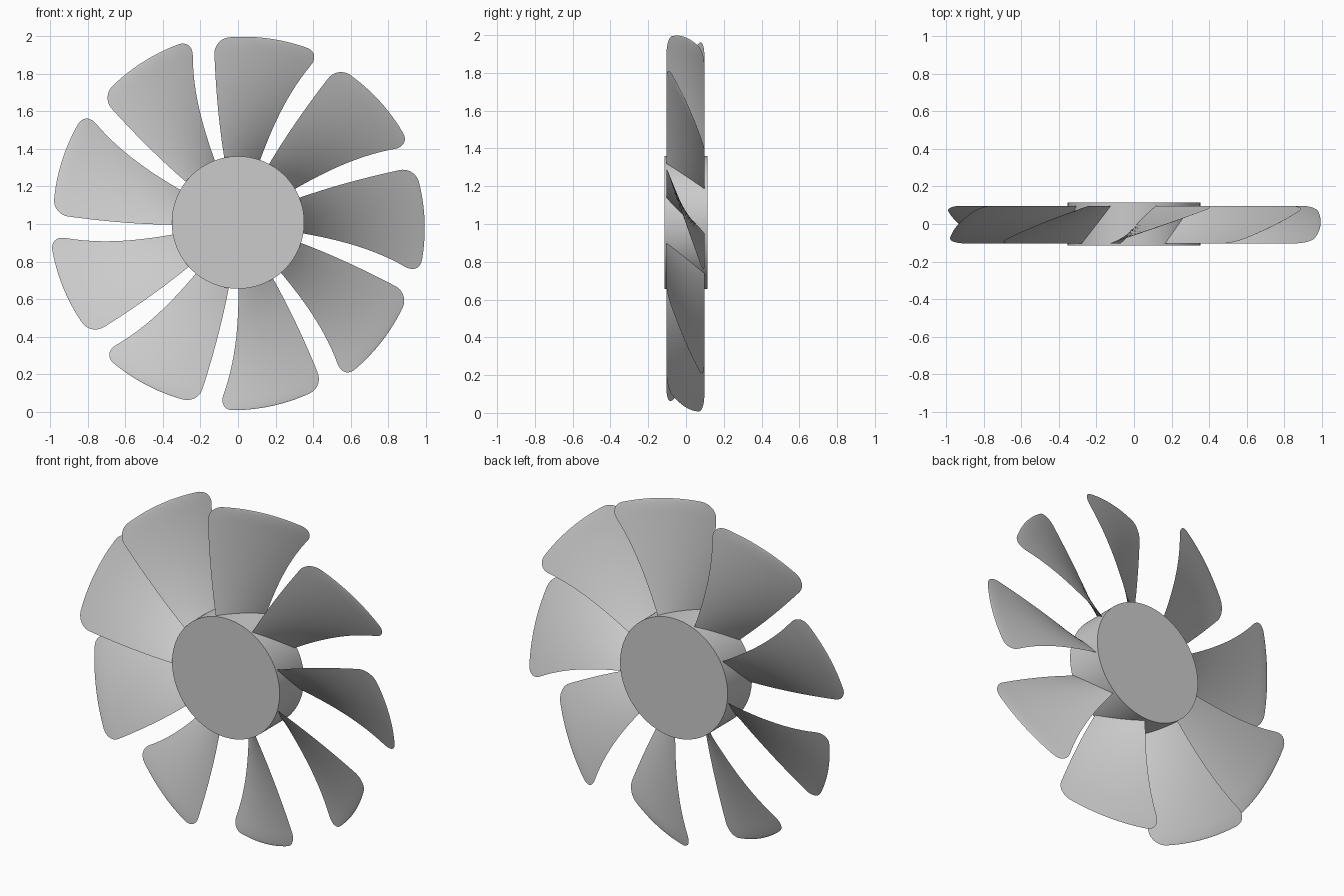
import bpy, bmesh
from math import sin, cos, pi, radians
from mathutils import Matrix

if "Cube" in bpy.data.objects:
    bpy.data.objects.remove(bpy.data.objects["Cube"])

CZ = 1.008          # axle height
BLADES = 9
NU = 20             # chord divisions
THICK = 0.011       # half thickness of blade


def smooth(ob):
    bpy.ops.object.select_all(action='DESELECT')
    ob.select_set(True)
    bpy.context.view_layer.objects.active = ob
    bpy.ops.object.shade_smooth_by_angle(angle=radians(35))


def quad_fit(r, a, b, c):
    # smooth value through root, middle and tip radii
    t = (r - 0.35) / 0.63
    return a * (1 - t) * (1 - 2 * t) + b * 4 * t * (1 - t) + c * t * (2 * t - 1)


# Hub
bm = bmesh.new()
bmesh.ops.create_cone(bm, cap_ends=True, segments=128, radius1=0.353, radius2=0.353, depth=0.228,
                      matrix=Matrix.Translation((0, 0, CZ)) @ Matrix.Rotation(pi / 2, 4, 'X'))
me = bpy.data.meshes.new("hub")
bm.to_mesh(me)
bm.free()
hub = bpy.data.objects.new("hub", me)
bpy.context.collection.objects.link(hub)
smooth(hub)

# Blade rows: (radius fraction from tip, width factor, thickness factor)
rows = [(0.33 + 0.575 * i / 14, 1.0, 1 - 0.4 * i / 14) for i in range(15)]
for i in range(1, 10):
    p = pi / 2 * i / 9
    rows.append((0.905 + 0.08 * sin(p), 1 - 0.28 * (1 - cos(p)), 0.6 * cos(p)))

# Blade: helical sheet with a thin lens section and rounded tip corners
bm = bmesh.new()
for side in (-1, 1):
    grid = []
    for r, w, th in rows:
        line = []
        for j in range(NU + 1):
            s = -cos(pi * j / NU)
            u = s * w
            rr = r + 0.018 * (u + 1) / 2 * max(0, (r - 0.33) / 0.655)
            a0 = quad_fit(r, -12, -9.6, -7.5)
            a1 = quad_fit(r, 19.5, 21.5, 26.2)
            a = radians(a0 + (a1 - a0) * (u + 1) / 2)
            y = -0.003 + 0.1 * u + side * THICK * th * (1 - s * s)
            line.append(bm.verts.new((rr * sin(a), y, rr * cos(a))))
        grid.append(line)
    for g, h in zip(grid, grid[1:]):
        for j in range(NU):
            bm.faces.new((g[j], g[j + 1], h[j + 1], h[j]))
bmesh.ops.remove_doubles(bm, verts=bm.verts, dist=1e-5)
bmesh.ops.holes_fill(bm, edges=[e for e in bm.edges if e.is_boundary], sides=0)
bmesh.ops.recalc_face_normals(bm, faces=bm.faces)
blade_mesh = bpy.data.meshes.new("blade")
bm.to_mesh(blade_mesh)
bm.free()

# Blades spaced around the hub
for i in range(BLADES):
    ob = bpy.data.objects.new(f"blade_{i + 1}", blade_mesh)
    ob.location = (0, 0, CZ)
    ob.rotation_euler = (0, 2 * pi * i / BLADES, 0)
    bpy.context.collection.objects.link(ob)
    if i == 0:
        smooth(ob)
